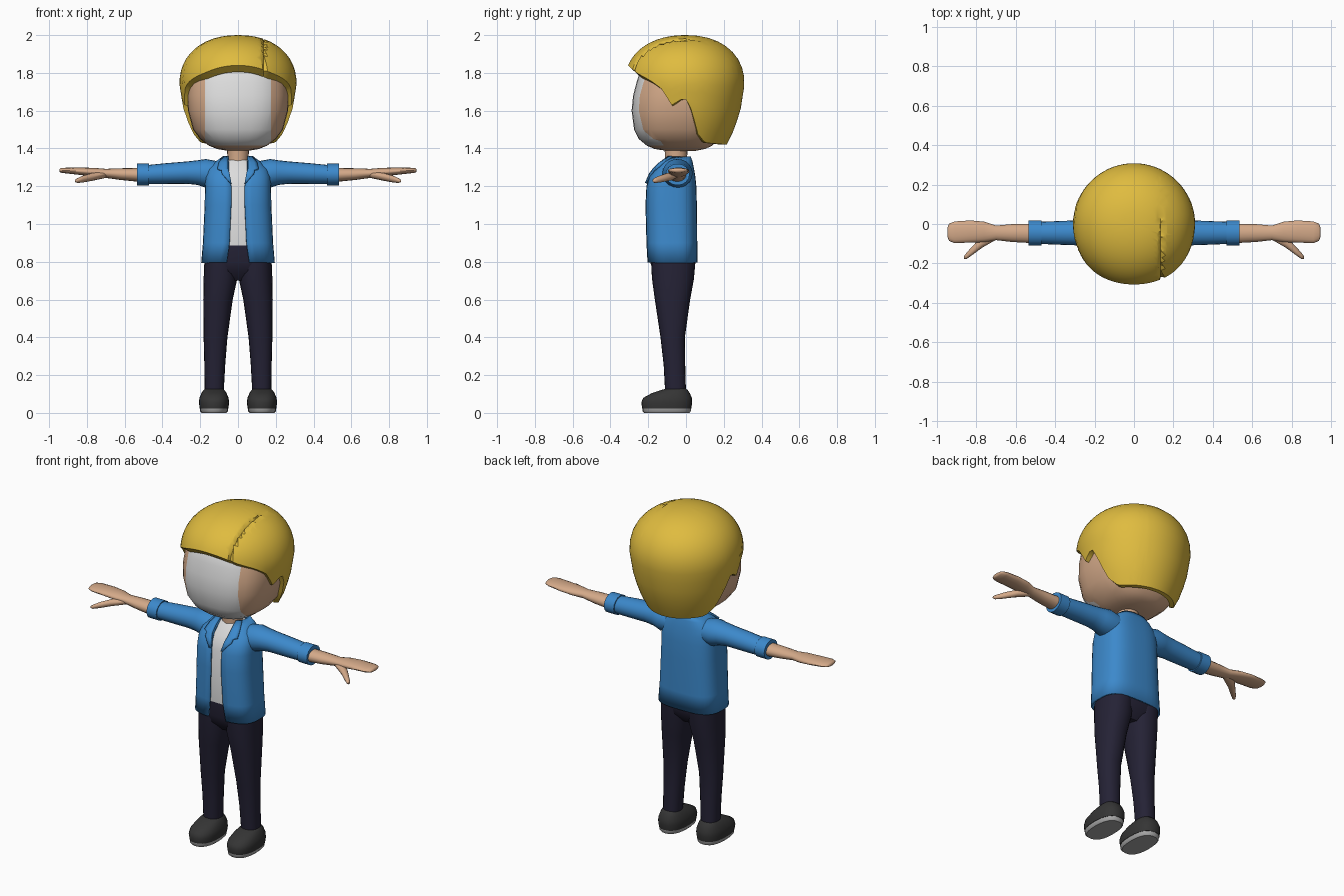
import bpy, bmesh
from math import sin, cos, pi, asin, radians

if "Cube" in bpy.data.objects:
    bpy.data.objects.remove(bpy.data.objects["Cube"], do_unlink=True)


def material(name, r, g, b):
    m = bpy.data.materials.new(name)
    m.use_nodes = True
    m.diffuse_color = (r, g, b, 1)
    m.node_tree.nodes["Principled BSDF"].inputs["Base Color"].default_value = (r, g, b, 1)
    return m


SKIN = material("skin", .66, .40, .25)
WHITE = material("soft_white", .72, .72, .72)
HAIR = material("golden_hair", .74, .50, .05)
BLUE = material("jacket_blue", .045, .25, .60)
NAVY = material("trouser_navy", .018, .016, .036)
BLACK = material("shoe_black", .035, .035, .035)
GREY = material("sole_grey", .38, .38, .38)


def interp(table, v):
    """Linear lookup; each row is (key, value, value...)."""
    if v <= table[0][0]:
        return table[0][1:]
    for p, q in zip(table, table[1:]):
        if v <= q[0]:
            f = (v - p[0]) / (q[0] - p[0])
            return [a + (b - a) * f for a, b in zip(p[1:], q[1:])]
    return table[-1][1:]


def power(v, n):
    return (abs(v) ** (2 / n)) * (1 if v >= 0 else -1)


def loft_mesh(rings, closed=True, caps=True):
    bm = bmesh.new()
    rows = [[bm.verts.new(p) for p in ring] for ring in rings]
    count = len(rows[0])
    for low, high in zip(rows, rows[1:]):
        for j in range(count if closed else count - 1):
            k = (j + 1) % count
            bm.faces.new((low[j], low[k], high[k], high[j]))
    if caps:
        bm.faces.new(rows[0][::-1])
        bm.faces.new(rows[-1])
    return bm


def finish(name, bm, mats, angle=45):
    bmesh.ops.remove_doubles(bm, verts=bm.verts, dist=.0005)
    bmesh.ops.recalc_face_normals(bm, faces=bm.faces)
    mesh = bpy.data.meshes.new(name)
    bm.to_mesh(mesh)
    bm.free()
    for m in mats:
        mesh.materials.append(m)
    ob = bpy.data.objects.new(name, mesh)
    bpy.context.collection.objects.link(ob)
    bpy.ops.object.select_all(action='DESELECT')
    ob.select_set(True)
    bpy.context.view_layer.objects.active = ob
    bpy.ops.object.shade_smooth_by_angle(angle=radians(angle))
    return ob


def thicken(ob, depth, offset):
    mod = ob.modifiers.new("thickness", 'SOLIDIFY')
    mod.thickness, mod.offset = depth, offset


def outline(z, a, front, back, n=2.6, gap=0, count=32, cx=0):
    """Rounded horizontal ring, starting at the front, optionally open there."""
    yc, b = (front + back) / 2, (back - front) / 2
    start = asin((gap / a) ** (n / 2)) if gap else 0
    steps = count - 1 if gap else count
    angles = [start + (2 * pi - 2 * start) * i / steps for i in range(count)]
    return [(cx + a * power(sin(t), n), yc - b * power(cos(t), n), z) for t in angles]


def limb(side, sections, count=16):
    """Rings across x; each section is (x, y centre, y radius, z centre, z radius)."""
    return loft_mesh([[(side * x, yc + ry * cos(2 * pi * i / count), zc + rz * sin(2 * pi * i / count))
                       for i in range(count)] for x, yc, ry, zc, rz in sections])


def bisect(bm, x):
    bmesh.ops.bisect_plane(bm, geom=bm.verts[:] + bm.edges[:] + bm.faces[:],
                           plane_co=(x, 0, 0), plane_no=(1, 0, 0))


# Head, with the pale face panel cut into its front
head_rings = [(1.387, .05, -.10, .05), (1.397, .11, -.165, .10), (1.415, .155, -.208, .14),
              (1.45, .20, -.25, .165), (1.50, .238, -.275, .19), (1.60, .265, -.288, .215),
              (1.68, .27, -.28, .225), (1.75, .265, -.262, .23), (1.82, .25, -.24, .22),
              (1.90, .17, -.16, .15)]
bm = loft_mesh([outline(*r) for r in head_rings])
bisect(bm, .175)
bisect(bm, -.175)
for f in bm.faces:
    c = f.calc_center_median()
    if abs(c.x) < .175 and c.y < -.14 and 1.415 < c.z < 1.86:
        f.material_index = 1
finish("head", bm, [SKIN, WHITE], 60)

# Hair cap with a jagged hairline, a tucked lip and a parting groove
hairline = [(-1, 1.84), (-.83, 1.80), (-.6, 1.76), (-.43, 1.72), (-.24, 1.62), (-.13, 1.66),
            (.03, 1.66), (.1, 1.60), (.245, 1.48), (.45, 1.43), (1, 1.42)]
lower_radius = [(1.38, .20), (1.42, .215), (1.50, .255), (1.60, .288), (1.74, .31)]


def hair_radius(z):
    if z < 1.74:
        return interp(lower_radius, z)[0]
    return .31 * max(0, 1 - ((z - 1.74) / .26) ** 2.2) ** (1 / 2.2)


def hair_ring(level, rows=14, count=72):
    ring = []
    for i in range(count):
        t = 2 * pi * i / count
        edge = interp(hairline, -cos(t))[0]
        front = max(0, cos(t))
        z = edge + (2 - edge) * sin(max(level, 0) / rows * pi / 2)
        r = hair_radius(z) * (1 + .05 * front ** 2)
        if level < 0:
            r, z = r * .88, z - .035 * front
        ring.append((r * sin(t), -r * cos(t), z))
    return ring


bm = loft_mesh([hair_ring(k) for k in range(-1, 15)], caps=False)
for x in (.12, .135, .165):
    bisect(bm, x)
for v in bm.verts:
    if abs(v.co.x - .135) < .001 and v.co.y < .1 and v.co.z > 1.7:
        k = 1 - .05 * min(1, (.1 - v.co.y) / .15)
        v.co = (v.co.x, v.co.y * k, 1.72 + (v.co.z - 1.72) * k)
finish("hair", bm, [HAIR], 40)

# Neck and shirt
neck = [(1.26, .06, -.11, .01), (1.34, .055, -.11, .005), (1.42, .06, -.115, .01)]
finish("neck", loft_mesh([outline(*r, n=2, count=20) for r in neck]), [SKIN])
shirt = [(.885, .165, -.192, .035), (1.2, .155, -.195, .03), (1.28, .13, -.158, .02), (1.34, .07, -.105, .005)]
finish("shirt", loft_mesh([outline(*r) for r in shirt]), [WHITE])

# Open jacket: height, half width, front, back, half opening
jacket = [(.795, .195, -.205, .06, .06), (.90, .186, -.21, .06, .045), (1.1, .177, -.215, .058, .036),
          (1.2, .175, -.21, .055, .036), (1.25, .172, -.195, .05, .042), (1.29, .16, -.165, .043, .05),
          (1.33, .12, -.125, .035, .05), (1.358, .08, -.085, .025, .05)]
bm = loft_mesh([outline(z, a, f, b, 3, gap, 36) for z, a, f, b, gap in jacket], closed=False, caps=False)
thicken(finish("jacket", bm, [BLUE]), .012, -1)


def jacket_front(x, z):
    a, f, b, _ = interp(jacket, z)
    return (f + b) / 2 - (b - f) / 2 * max(0, 1 - (x / a) ** 3) ** (1 / 3)


# Lapels: height, inner edge, outer edge
lapel = [(1.215, .035, .041), (1.265, .044, .085), (1.284, .05, .088), (1.29, .052, .108),
         (1.32, .053, .10), (1.355, .05, .078)]
hips = [(.70, .09, -.13, .0), (.75, .165, -.175, .04), (.80, .178, -.19, .05), (.89, .17, -.188, .04)]
finish("trouser_hips", loft_mesh([outline(*r) for r in hips]), [NAVY])

sleeve = [(.08, -.045, .07, 1.262, .065), (.17, -.045, .08, 1.268, .076), (.215, -.045, .07, 1.272, .065),
          (.27, -.045, .064, 1.272, .059), (.38, -.045, .06, 1.267, .055), (.48, -.045, .056, 1.262, .05)]
cuff = [(.47, -.045, .064, 1.262, .057), (.535, -.045, .064, 1.262, .057)]
arm = [(.50, -.048, .05, 1.259, .038), (.62, -.046, .045, 1.264, .031), (.70, -.045, .037, 1.268, .024),
       (.76, -.04, .052, 1.274, .023), (.83, -.038, .056, 1.279, .02), (.91, -.042, .055, 1.283, .015),
       (.938, -.042, .044, 1.284, .012), (.946, -.042, .025, 1.284, .007)]
thumb = [(.70, -.055, .025, 1.262, .018), (.77, -.09, .03, 1.25, .021), (.82, -.135, .022, 1.238, .018),
         (.85, -.162, .016, 1.23, .013), (.862, -.17, .007, 1.228, .006)]
# Legs: height, x centre, x radius, y front, y back
leg = [(.10, .126, .05, -.11, .0), (.25, .123, .055, -.118, -.004), (.40, .119, .063, -.135, -.006),
       (.60, .106, .078, -.165, .022), (.71, .093, .089, -.18, .042), (.80, .09, .088, -.185, .05)]
shoe = [(.024, .076, -.232, .028), (.055, .08, -.237, .033), (.08, .077, -.226, .031),
        (.105, .066, -.18, .02), (.12, .056, -.135, .01), (.128, .048, -.108, .0)]
sole = [(0, .066, -.222, .018), (.008, .073, -.23, .025), (.026, .074, -.231, .026)]

# Everything that exists on both sides
for word, s in (("left", 1), ("right", -1)):
    rows = []
    for z, inner, outer in lapel:
        xs = [inner + (outer - inner) * i / 3 for i in range(4)]
        rows.append([(s * x, jacket_front(x, z) - .006, z) for x in xs])
    thicken(finish(word + "_lapel", loft_mesh(rows, closed=False, caps=False), [BLUE]), .014, 0)
    finish(word + "_sleeve", limb(s, sleeve, 20), [BLUE])
    finish(word + "_cuff", limb(s, cuff), [BLUE])
    finish(word + "_arm", limb(s, arm), [SKIN], 60)
    finish(word + "_thumb", limb(s, thumb, 12), [SKIN], 60)
    leg_rings = [outline(z, r, f, b, 2.3, count=20, cx=s * x) for z, x, r, f, b in leg]
    finish(word + "_leg", loft_mesh(leg_rings), [NAVY])
    for part, rings, mat in (("_shoe", shoe, BLACK), ("_sole", sole, GREY)):
        finish(word + part, loft_mesh([outline(*r, n=2.4, count=24, cx=s * .127) for r in rings]), [mat])
